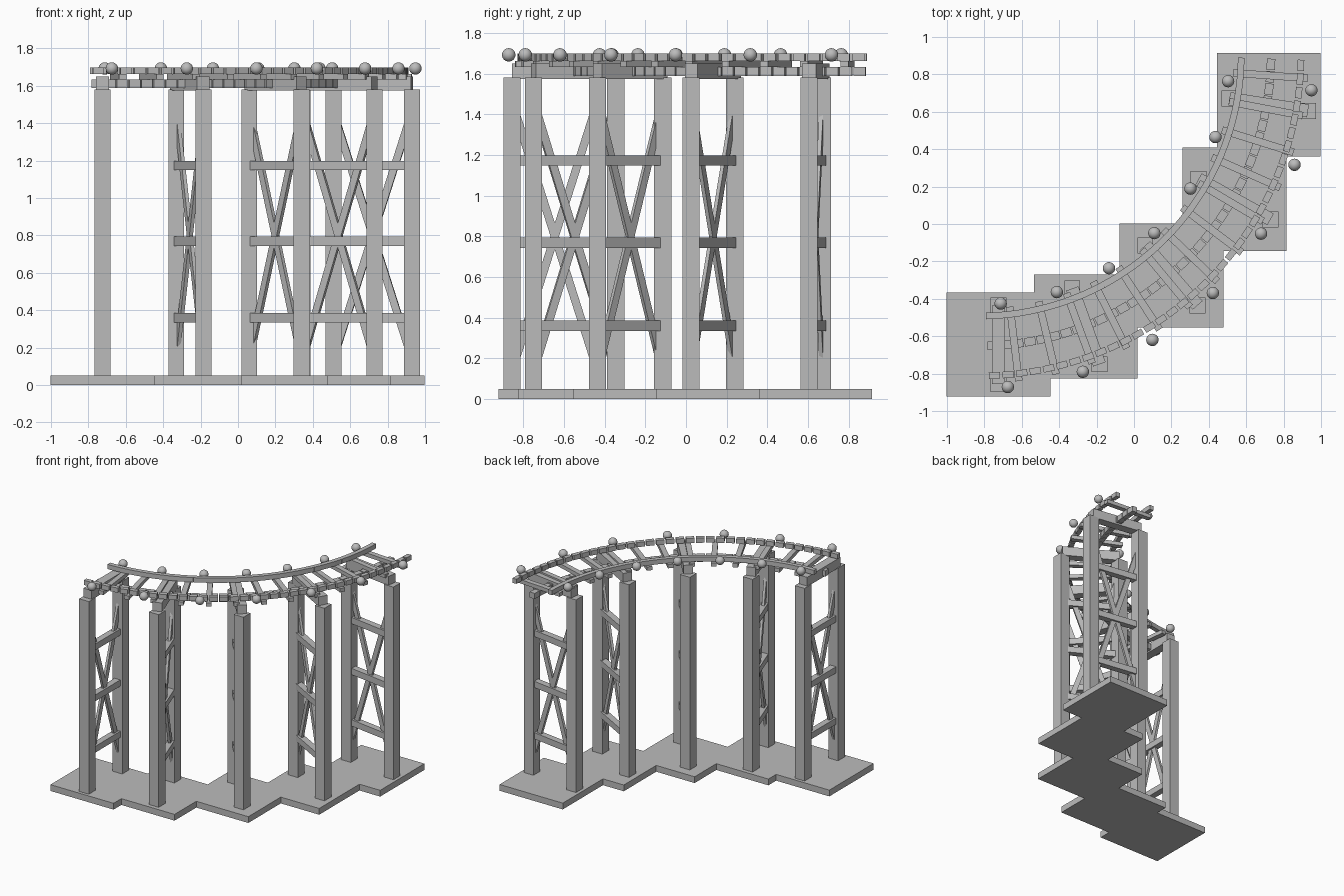
import bpy, bmesh
from math import sin, cos, radians
from mathutils import Vector, Matrix

if "Cube" in bpy.data.objects:
    bpy.data.objects.remove(bpy.data.objects["Cube"], do_unlink=True)

grey = bpy.data.materials.new("plain grey")
grey.use_nodes = True
colour = (0.5, 0.5, 0.5, 1)
grey.diffuse_color = colour
grey.node_tree.nodes["Principled BSDF"].inputs["Base Color"].default_value = colour

# Centre of the curve and radius of the track's middle line
CENTRE = Vector((-0.827, 0.908, 0))
RADIUS = 1.56


def on_arc(angle, radius, z):
    a = radians(angle)
    return CENTRE + Vector((cos(a) * radius, sin(a) * radius, z))


def finish(bm, name):
    mesh = bpy.data.meshes.new(name)
    bm.to_mesh(mesh)
    bm.free()
    mesh.materials.append(grey)
    obj = bpy.data.objects.new(name, mesh)
    bpy.context.collection.objects.link(obj)
    return obj


def add_box(bm, centre, size, turn=Matrix()):
    matrix = Matrix.Translation(centre) @ turn @ Matrix.Diagonal((*size, 1))
    bmesh.ops.create_cube(bm, size=1, matrix=matrix)


def add_beam(bm, start, end, width, height):
    # Box from start to end, kept upright
    x = (end - start).normalized()
    y = Vector((0, 0, 1)).cross(x).normalized()
    turn = Matrix((x, y, x.cross(y))).transposed().to_4x4()
    add_box(bm, (start + end) / 2, ((end - start).length, width, height), turn)


def spin(angle):
    return Matrix.Rotation(radians(angle), 4, "Z")


# Support frames: inner and outer post position of each
frames = [((-0.725, -0.435), (-0.725, -0.855)),
          ((-0.33, -0.345), (-0.185, -0.75)),
          ((0.06, -0.115), (0.34, -0.435)),
          ((0.345, 0.24), (0.73, 0.025)),
          ((0.51, 0.67), (0.93, 0.605))]
base, posts, caps = bmesh.new(), bmesh.new(), bmesh.new()
rungs, braces = bmesh.new(), bmesh.new()
for inner, outer in frames:
    a, b = Vector((*inner, 0)), Vector((*outer, 0))
    up = lambda p, z: p + Vector((0, 0, z))
    add_box(base, up((a + b) / 2, 0.025), (0.555, 0.555, 0.05))
    for p in (a, b):
        add_box(posts, up(p, 0.815), (0.085, 0.085, 1.53))
    add_beam(caps, up(a, 1.612), up(b, 1.612), 0.07, 0.075)
    for z in (0.36, 0.768, 1.173):
        add_beam(rungs, up(a, z), up(b, z), 0.05, 0.05)
    for low, high in ((a, b), (b, a)):
        add_beam(braces, up(low, 0.14), up(high, 1.46), 0.02, 0.04)
finish(base, "stepped_base")
finish(posts, "posts")
finish(caps, "cap_beams")
finish(rungs, "cross_rungs")
finish(braces, "diagonal_braces")

# Rails and lower spine: rows of short straight blocks along the curve
SEGMENTS = 36
for name, radius, z, width, height in (("inner_rail", RADIUS - 0.16, 1.68, 0.035, 0.037),
                                       ("outer_rail", RADIUS + 0.16, 1.68, 0.035, 0.037),
                                       ("centre_spine", RADIUS, 1.61, 0.045, 0.045)):
    bm = bmesh.new()
    for i in range(SEGMENTS):
        angle = -87.3 + 85.3 * i / (SEGMENTS - 1)
        add_box(bm, on_arc(angle, radius, z), (width, 0.06, height), spin(angle))
    finish(bm, name)

# Ties across the track
bm = bmesh.new()
for i in range(13):
    angle = -83.1 + 6.575 * i
    add_box(bm, on_arc(angle, RADIUS, 1.647), (0.4, 0.04, 0.03), spin(angle))
finish(bm, "ties")

# Round lamps beside both rails
bm = bmesh.new()
for i in range(7):
    for side in (-0.222, 0.226):
        spot = on_arc(-85.1 + 13.15 * i, RADIUS + side, 1.692)
        bmesh.ops.create_uvsphere(bm, u_segments=20, v_segments=12, radius=0.033,
                                  matrix=Matrix.Translation(spot))
lamps = finish(bm, "track_lamps")
bpy.ops.object.select_all(action="DESELECT")
lamps.select_set(True)
bpy.context.view_layer.objects.active = lamps
bpy.ops.object.shade_smooth_by_angle()
